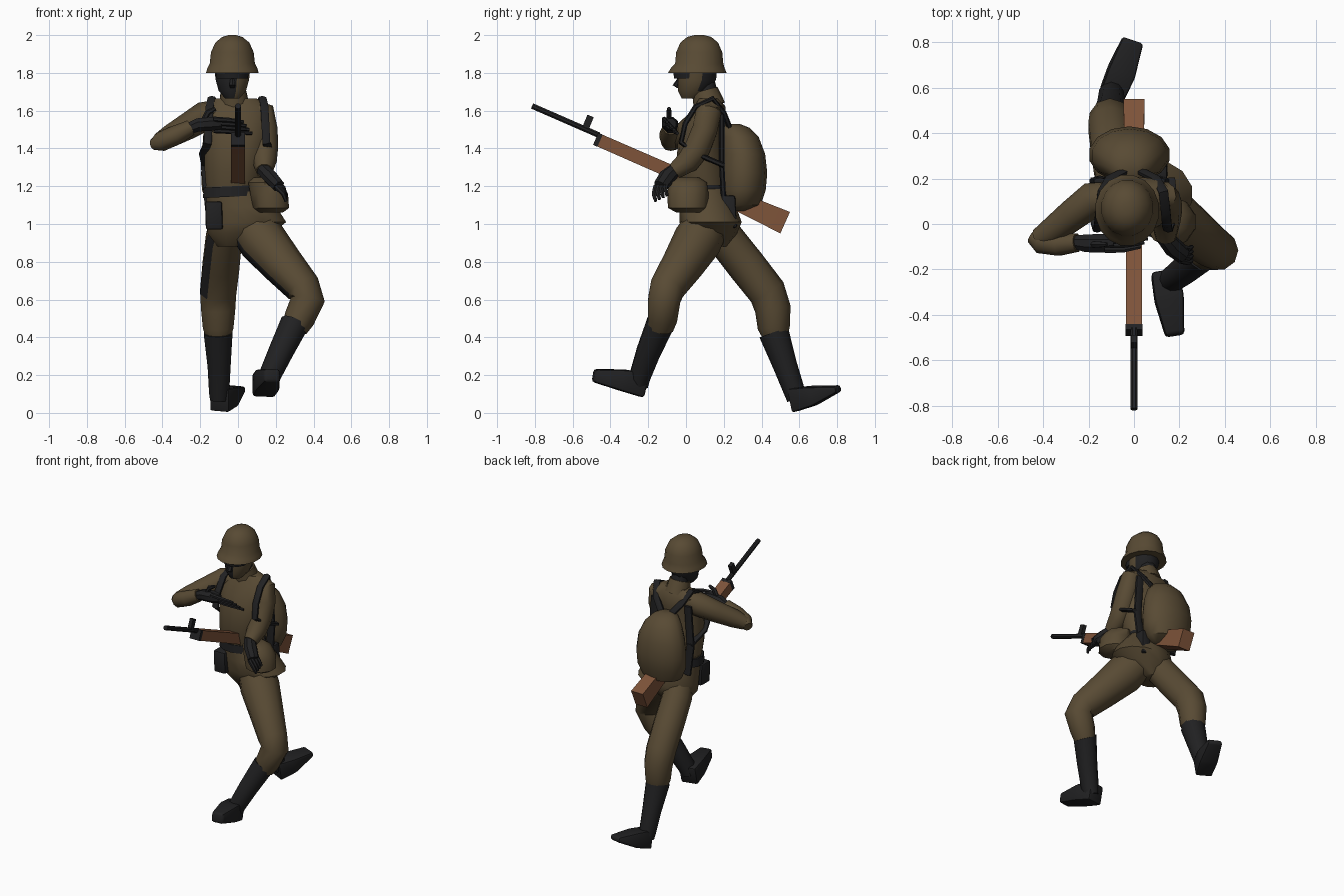
import bpy, bmesh, math
from mathutils import Vector


def material(name, col):
    m = bpy.data.materials.new(name)
    m.diffuse_color = (*col, 1)
    return m


BROWN = material("brown_cloth", (0.098, 0.069, 0.034))
BLACK = material("black_leather", (0.015, 0.015, 0.016))
WOOD = material("rifle_wood", (0.21, 0.088, 0.042))


def tube(name, rings, mat, sides=10, axis=None, ref=(1, 0, 0), bevel=0, second=None, rule=None):
    """Loft elliptical rings (x, y, z, ru[, rv]) along a path; 4 sides gives a box section."""
    bm = bmesh.new()
    pts = [Vector(r[:3]) for r in rings]
    box = sides == 4
    phase, k = (math.pi / 4, math.sqrt(2)) if box else (math.pi / sides, 1)
    loops = []
    for i, r in enumerate(rings):
        if axis:
            t = Vector(axis).normalized()
        else:
            t = (pts[min(i + 1, len(pts) - 1)] - pts[max(i - 1, 0)]).normalized()
        u = Vector(ref)
        u = (u - t * u.dot(t)).normalized()
        v = t.cross(u)
        ru, rv = r[3], r[-1]
        loops.append([bm.verts.new(pts[i] + k * (u * ru * math.cos(phase + 2 * math.pi * j / sides)
                      + v * rv * math.sin(phase + 2 * math.pi * j / sides))) for j in range(sides)])
    for a, b in zip(loops, loops[1:]):
        for j in range(sides):
            n = (j + 1) % sides
            bm.faces.new((a[j], a[n], b[n], b[j]))
    bm.faces.new(loops[0][::-1])
    bm.faces.new(loops[-1])
    bmesh.ops.recalc_face_normals(bm, faces=bm.faces)
    if bevel:
        bmesh.ops.bevel(bm, geom=list(bm.edges), offset=bevel, segments=2, affect='EDGES', profile=0.5)
    bm.normal_update()
    if rule:
        for f in bm.faces:
            f.material_index = int(rule(f))
    me = bpy.data.meshes.new(name)
    bm.to_mesh(me)
    bm.free()
    me.materials.append(mat)
    if second:
        me.materials.append(second)
    ob = bpy.data.objects.new(name, me)
    bpy.context.collection.objects.link(ob)
    bpy.ops.object.select_all(action='DESELECT')
    ob.select_set(True)
    bpy.context.view_layer.objects.active = ob
    bpy.ops.object.shade_smooth_by_angle(angle=math.radians(40))
    return ob


Z = (0, 0, 1)
Y = (0, 1, 0)

# torso and jacket skirt
tube("jacket", [(-.03, .1, 1.16, .14, .12), (-.02, .085, 1.28, .16, .135), (-.01, .08, 1.42, .175, .125),
                (-.005, .1, 1.54, .185, .11), (-.005, .125, 1.62, .18, .085), (-.01, .12, 1.665, .11, .055)],
     BROWN, 14, Z)
tube("jacket_skirt", [(-.03, .1, 1.2, .145, .125), (.02, .115, 1.09, .19, .15), (.045, .13, 1.01, .215, .165),
                      (.01, .13, .95, .175, .14), (-.02, .14, .88, .09, .08)], BROWN, 14, Z)
tube("belt", [(-.03, .1, 1.145, .16, .138), (-.03, .1, 1.2, .155, .136)], BLACK, 14, (-.05, 0, 1))

# collar, neck, head
tube("collar", [(-.02, .125, 1.62, .085, .085), (-.025, .1, 1.705, .07, .07)], BROWN, 10)
tube("neck", [(-.02, .12, 1.64, .06), (-.03, .09, 1.76, .06)], BLACK, 10)
tube("head", [(-.03, .02, 1.665, .04, .045), (-.03, .04, 1.705, .075, .085), (-.03, .058, 1.765, .092, .105),
              (-.03, .06, 1.84, .1, .11)], BROWN, 12, Z, second=BLACK,
     rule=lambda f: not (f.normal.x > .3 and f.calc_center_median().y < .08))
tube("nose", [(-.03, -.03, 1.775, .012, .012), (-.03, -.055, 1.735, .018, .016), (-.03, -.035, 1.72, .014, .012)],
     BLACK, 6, Z)
tube("goggles", [(-.03, .02, 1.77, .085, .085), (-.03, .02, 1.8, .09, .09)], BLACK, 12, Z)

# helmet with flared brim
tube("helmet", [(-.03, .06, 1.80, .142, .158), (-.03, .062, 1.825, .135, .145), (-.03, .07, 1.85, .122, .13),
                (-.03, .07, 1.91, .115, .124), (-.03, .07, 1.96, .092, .102), (-.03, .07, 1.99, .055, .065),
                (-.03, .07, 2.0, .02, .025)], BROWN, 16, Z)

# backpack
tube("backpack", [(-.02, .28, 1.07, .08, .05), (-.02, .295, 1.1, .14, .1), (-.02, .302, 1.18, .175, .12),
                  (-.02, .305, 1.27, .18, .125), (-.02, .302, 1.37, .168, .117), (-.02, .285, 1.46, .13, .1),
                  (-.02, .26, 1.51, .085, .075), (-.02, .25, 1.53, .04, .035)], BROWN, 14, Z)

# shoulder straps, looping under the arms, and crossed at the back
for s, side in ((1, "left"), (-1, "right")):
    path = [(.02, .24, 1.49), (.1, .2, 1.59), (.135, .14, 1.665), (.145, .05, 1.62), (.15, -.005, 1.53),
            (.155, -.025, 1.43), (.18, .06, 1.37), (.165, .2, 1.31)]
    tube(side + "_strap", [(-.005 + s * x, y, z, .024, .014) for x, y, z in path], BLACK, 6)
    tube(side + "_pack_edge", [(-.02 + s * .13, .2, 1.1, .03, .014), (-.02 + s * .15, .19, 1.3, .03, .014),
                               (-.02 + s * .13, .19, 1.58, .03, .014)], BLACK, 6)

# belt pouches
tube("bread_bag", [(.17, .02, 1.06, .07, .07), (.175, .01, 1.085, .1, .105), (.165, .01, 1.16, .105, .11),
                   (.14, .01, 1.22, .09, .1), (.13, .01, 1.245, .05, .06)], BROWN, 10, Z)
tube("front_pouch", [(-.125, .02, .97, .045, .05), (-.13, .02, 1.12, .045, .05)], BLACK, 4, Z, bevel=.012)
tube("rear_pouch", [(.12, .235, .98, .03, .035), (.11, .225, 1.15, .035, .035)], BLACK, 4, Z, bevel=.01)

# front leg
tube("front_trouser", [(.06, .11, 1.0, .12), (.13, .06, .91, .13), (.24, -.02, .78, .112), (.345, -.1, .66, .095),
                       (.37, -.115, .6, .09), (.325, -.125, .5, .082), (.3, -.135, .45, .07)], BROWN, 10, ref=Y,
     second=BLACK, rule=lambda f: f.normal.dot(Vector((-.68, -.25, -.68))) > .93 and f.calc_center_median().z > .66)
tube("front_boot", [(.3, -.135, .475, .076), (.225, -.2, .32, .066), (.165, -.245, .19, .058),
                    (.15, -.25, .14, .05)], BLACK, 10, ref=Y)
tube("front_foot", [(.135, -.215, .145, .06, .065), (.155, -.33, .172, .065, .058), (.18, -.49, .198, .042, .034)],
     BLACK, 4, bevel=.015)

# back leg
tube("back_trouser", [(-.05, .15, 1.0, .1), (-.075, .21, .92, .1), (-.09, .32, .78, .102), (-.105, .43, .64, .1),
                      (-.105, .46, .55, .095), (-.105, .465, .45, .085), (-.105, .475, .41, .07)], BROWN, 10,
     second=BLACK,
     rule=lambda f: f.normal.dot(Vector((-.85, -.5, -.1))) > .9 and f.calc_center_median().z > .68)
tube("back_boot", [(-.105, .465, .425, .08), (-.1, .525, .25, .064), (-.1, .575, .11, .056), (-.1, .585, .07, .05)],
     BLACK, 10)
tube("back_foot", [(-.1, .565, .068, .055, .064), (-.055, .67, .09, .062, .052), (-.005, .808, .128, .048, .016)],
     BLACK, 4, bevel=.012)

# right arm, raised and bent across the chest
tube("right_sleeve", [(-.1, .12, 1.59, .07), (-.18, .11, 1.57, .078), (-.27, .04, 1.515, .07),
                      (-.36, -.03, 1.465, .06), (-.42, -.065, 1.435, .045)], BROWN, 10, ref=Y)
tube("right_forearm", [(-.45, -.055, 1.42, .03), (-.41, -.08, 1.435, .052), (-.33, -.09, 1.47, .052),
                       (-.25, -.082, 1.51, .042)], BROWN, 10, ref=Y)
tube("right_glove", [(-.26, -.08, 1.505, .032), (-.21, -.085, 1.525, .042, .038), (-.14, -.085, 1.53, .045, .04),
                     (-.09, -.08, 1.53, .03, .03)], BLACK, 8, ref=Y)
for i in range(4):
    y, z = -.115 + i * .018, 1.555 - i * .02
    tube("right_finger_%d" % i, [(-.13, y, z, .014), (-.05, y, z - .005, .013),
                                 (.03 + .015 * i, y + .015, z - .015, .009)], BLACK, 6, ref=Y)
tube("right_thumb", [(-.18, -.09, 1.55, .016), (-.16, -.09, 1.59, .016), (-.12, -.09, 1.612, .01)], BLACK, 6, ref=Y)

# left arm, lowered
tube("left_sleeve", [(.08, .12, 1.6, .06), (.125, .12, 1.59, .07), (.14, .1, 1.5, .07), (.14, .06, 1.4, .072),
                     (.14, .01, 1.33, .065), (.14, -.06, 1.28, .046)], BROWN, 10, ref=Y)
tube("left_glove", [(.13, -.055, 1.29, .036), (.17, -.1, 1.25, .045, .04), (.215, -.135, 1.2, .04, .035)], BLACK, 8,
     ref=Y)
for i in range(4):
    o = (i - 1.5) * .02
    tube("left_finger_%d" % i, [(.2, -.13 + o, 1.215 + o * .5, .014), (.24, -.14 + o, 1.175 + o * .5, .013),
                                (.255, -.13 + o, 1.135 + o * .5, .009)], BLACK, 6, ref=Y)

# rifle
tube("rifle_stock", [(0, -.475, 1.45, .036, .034), (0, .12, 1.19, .036, .036), (0, .24, 1.135, .042, .048),
                     (0, .525, 1.007, .046, .062)], WOOD, 4)
tube("stock_band", [(0, -.478, 1.451, .037, .035), (0, -.455, 1.441, .037, .035)], BLACK, 4)
tube("barrel", [(0, -.815, 1.625, .016), (0, -.46, 1.47, .016)], BLACK, 8)
tube("front_sight", [(0, -.535, 1.5, .013, .018), (0, -.505, 1.572, .013, .018)], BLACK, 4)
